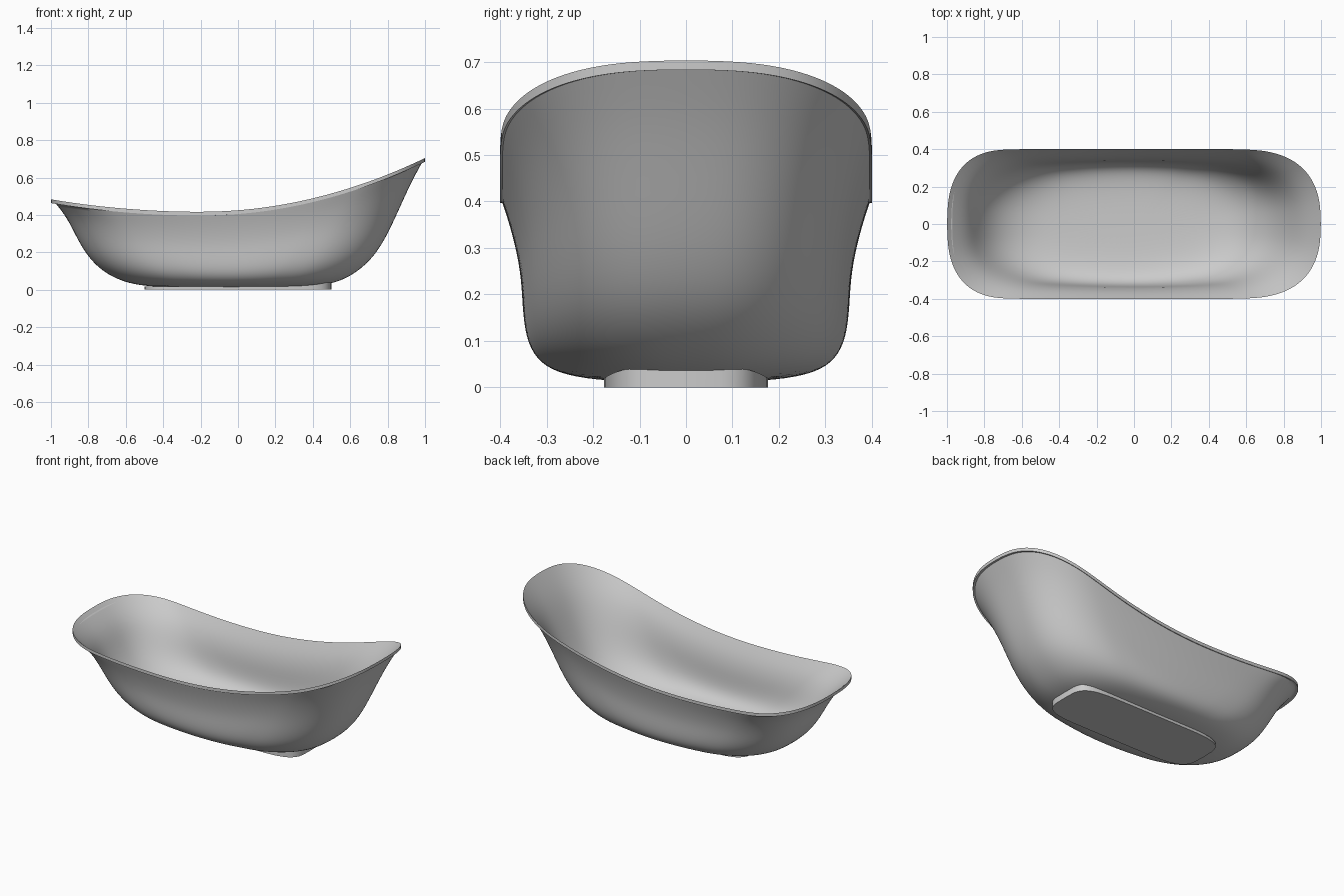
import bpy, bmesh, math

if "Cube" in bpy.data.objects:
    bpy.data.objects.remove(bpy.data.objects["Cube"])

enamel = bpy.data.materials.new("grey_enamel")
enamel.diffuse_color = (0.6, 0.6, 0.6, 1)
enamel.use_nodes = True
enamel.node_tree.nodes["Principled BSDF"].inputs["Base Color"].default_value = enamel.diffuse_color
CORNER, SIDE = 10, 5


def outline(left, right, half_w, l_shape, r_shape, taper=0.0):
    """Closed outline with superelliptic ends; shape = (straight share, exponent)."""
    def quadrant(a, shape):
        s, n = shape
        pts = []
        for i in range(CORNER + 1):
            t = math.pi / 2 * i / CORNER
            c, d = max(math.cos(t), 0) ** (2 / n), math.sin(t) ** (2 / n)
            pts.append((s + (1 - s) * c, d))
        pts += [(s * (1 - j / SIDE), 1) for j in range(1, SIDE + 1)]
        return [(a * u, half_w * v * (1 - taper * u * u)) for u, v in pts]
    r = quadrant(right, r_shape)
    l = [(-x, y) for x, y in quadrant(left, l_shape)]
    top = r + l[-2::-1]
    return top + [(x, -y) for x, y in top[-2:0:-1]]


def rim_height(x):
    d = x + 0.2
    return 0.416 + (0.2 if d > 0 else 0.105) * d * d


def loft(bm, rings):
    loops = [[bm.verts.new(p) for p in ring] for ring in rings]
    for a, b in zip(loops, loops[1:]):
        for i in range(len(a)):
            j = (i + 1) % len(a)
            bm.faces.new((a[i], a[j], b[j], b[i]))
    bm.faces.new(loops[0])
    bm.faces.new(loops[-1])
    bmesh.ops.recalc_face_normals(bm, faces=bm.faces)
    return loops


def finish(bm, name, angle):
    me = bpy.data.meshes.new(name)
    bm.to_mesh(me)
    bm.free()
    ob = bpy.data.objects.new(name, me)
    bpy.context.collection.objects.link(ob)
    me.materials.append(enamel)
    bpy.ops.object.select_all(action='DESELECT')
    ob.select_set(True)
    bpy.context.view_layer.objects.active = ob
    bpy.ops.object.shade_smooth_by_angle(angle=math.radians(angle))
    return ob


# Wall profile: height share, left reach, right reach, half width
LEVELS = [
    (0.00, 0.22, 0.22, 0.08),
    (0.01, 0.47, 0.43, 0.195),
    (0.05, 0.585, 0.55, 0.280),
    (0.125, 0.675, 0.64, 0.323),
    (0.24, 0.753, 0.727, 0.345),
    (0.40, 0.817, 0.795, 0.352),
    (0.59, 0.866, 0.855, 0.355),
    (0.81, 0.915, 0.922, 0.374),
]
L_RIM, R_RIM = (0.64, 2.65), (0.55, 2.6)
rim = outline(1.0, 1.0, 0.4, L_RIM, R_RIM)
heights = [rim_height(x) for x, _ in rim]


def wall(level, inset, floor):
    t, l, r, w = level
    left, right = (0.36 + 0.26 * t, 2.65), (0.34 + 0.2 * t, 2.6)
    ring = outline(l - inset, r - inset, w - inset, left, right, 0.22 * (1 - t))
    return [(x, y, floor + (h - 0.01 - floor) * t) for (x, y), h in zip(ring, heights)]


# Tub: inner wall from floor to rim, thin lip, outer wall down to underside
tub = bmesh.new()
rings = [wall(lv, 0.016, 0.032) for lv in LEVELS]
top = len(rings)
rings.append([(x, y, h) for (x, y), h in zip(rim, heights)])
rings.append([(x, y, h - 0.02) for (x, y), h in zip(rim, heights)])
under = outline(0.977, 0.987, 0.395, L_RIM, R_RIM)
rings.append([(x, y, h - 0.02) for (x, y), h in zip(under, heights)])
rings += [wall(lv, 0, 0.011) for lv in reversed(LEVELS)]
loops = loft(tub, rings)
crease = tub.edges.layers.float.new("crease_edge")
for loop in loops[top:top + 3]:
    for i, v in enumerate(loop):
        tub.edges.get((v, loop[(i + 1) % len(loop)]))[crease] = 1.0
tub_ob = finish(tub, "tub", 55)
sub = tub_ob.modifiers.new("smooth_shell", 'SUBSURF')
sub.levels = sub.render_levels = 2

# Foot: low plinth whose upper edge rises into the underside at the tall end
foot = bmesh.new()
plan = outline(0.5, 0.5, 0.177, (0.3, 4.2), (0.3, 4.2))
loft(foot, [[(x, y, 0) for x, y in plan],
            [(x, y, 0.017 + 0.028 * max(0, x / 0.5) ** 5) for x, y in plan]])
finish(foot, "foot", 40)
